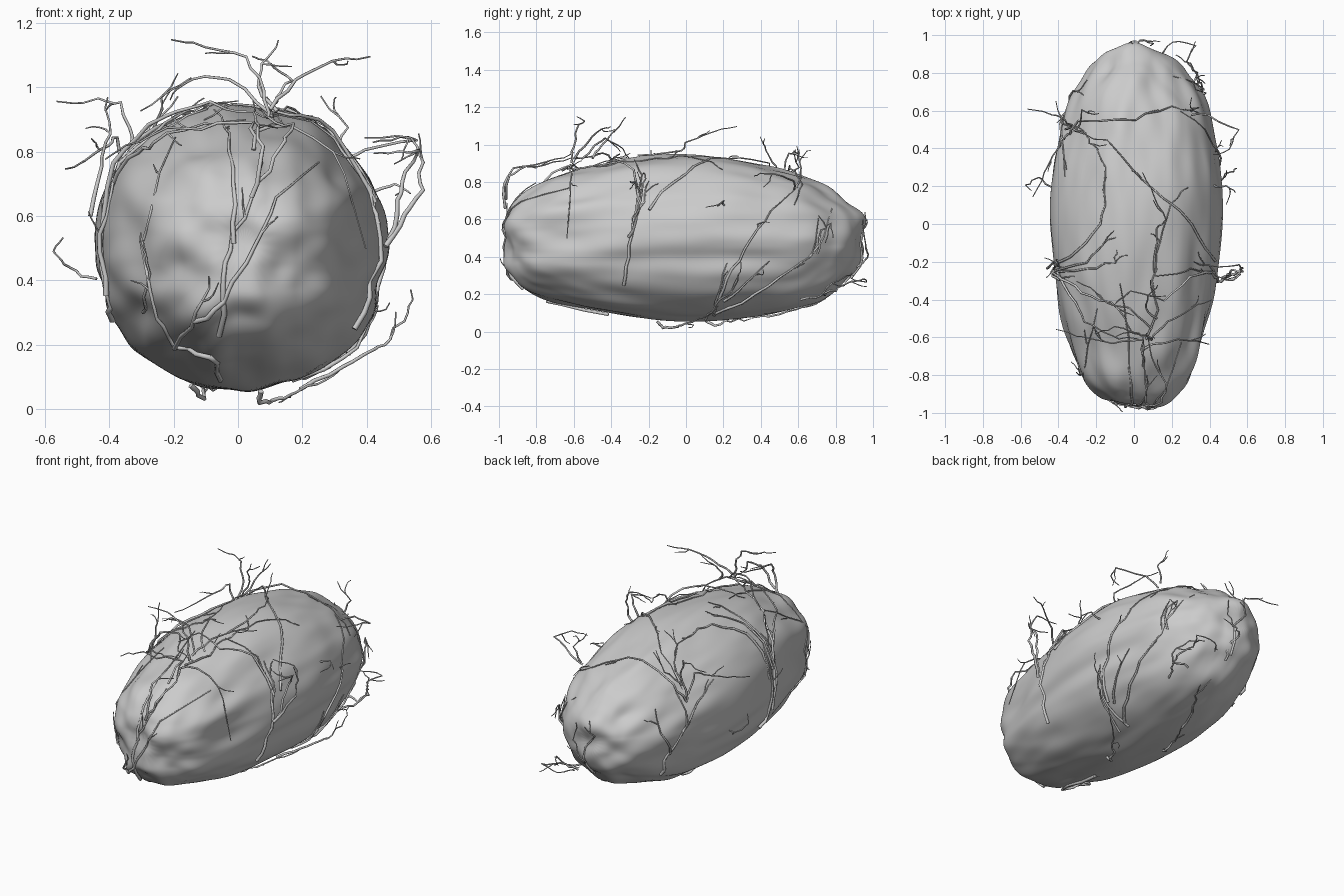
import bpy, bmesh, math, random
from mathutils import Vector, noise
from mathutils.bvhtree import BVHTree
random.seed(4)

# ---- boulder: lofted rings (y, x left, x right, z bottom, z top) ----
RINGS = [(-.955, -.08, .12, .36, .66), (-.93, -.17, .20, .30, .69), (-.87, -.24, .275, .23, .745),
         (-.75, -.31, .33, .175, .80), (-.55, -.38, .385, .12, .875), (-.3, -.43, .44, .075, .935),
         (0, -.455, .47, .052, .955), (.25, -.435, .468, .06, .93), (.45, -.40, .43, .085, .88),
         (.62, -.345, .395, .125, .835), (.76, -.285, .32, .19, .775), (.86, -.215, .22, .27, .71),
         (.92, -.15, .15, .35, .64), (.945, -.07, .07, .42, .585)]
N = 24
bm = bmesh.new()
loops = []
for y, xl, xr, zb, zt in RINGS:
    cx, cz, ring = (xl + xr) / 2, (zb + zt) / 2, []
    for i in range(N):
        a = math.tau * i / N
        c, s = math.cos(a), math.sin(a)
        k = (abs(c) ** 2.1 + abs(s) ** 2.1) ** (-1 / 2.1) * 1.004
        ring.append(bm.verts.new((cx + k * c * (xr - xl) / 2, y, cz + k * s * (zt - zb) / 2)))
    loops.append(ring)
for a, b in zip(loops, loops[1:]):
    for i in range(N):
        bm.faces.new((a[i], a[(i + 1) % N], b[(i + 1) % N], b[i]))
for ring in (loops[0], loops[-1]):
    tip = bm.verts.new(sum((v.co for v in ring), Vector()) / N)
    for i in range(N):
        bm.faces.new((ring[i], ring[(i + 1) % N], tip))
bmesh.ops.recalc_face_normals(bm, faces=bm.faces)
me = bpy.data.meshes.new("boulder")
bm.to_mesh(me)
rock = bpy.data.objects.new("boulder", me)
bpy.context.collection.objects.link(rock)
sub = rock.modifiers.new("smooth", 'SUBSURF')
sub.levels = 3
dg = bpy.context.evaluated_depsgraph_get()
me = bpy.data.meshes.new_from_object(rock.evaluated_get(dg))
rock.modifiers.clear()
rock.data = me

# dents and bulges: x, y, z, radius, height
BUMPS = [(-.2, -.9, .43, .11, -.03), (.15, -.93, .46, .1, -.03), (-.15, -.9, .34, .1, .02),
         (.1, -.9, .35, .1, .02), (-.2, -.9, .54, .1, .018), (.15, -.93, .56, .1, .018),
         (-.27, -.8, .72, .1, .015), (.2, .8, .7, .12, -.025), (-.15, .85, .68, .1, -.02),
         (0, .93, .62, .1, .025), (0, .95, .42, .09, .015), (.1, .9, .5, .08, -.02), (-.1, .9, .5, .08, -.02)]
shift = []
for v in me.vertices:
    p = v.co
    end = .5 + .7 * abs(p.y)
    d = .022 * noise.noise(Vector((p.x * 7 + 3, p.y * 1.6, p.z * 7))) * end
    d += .014 * noise.noise(Vector((p.x * 11, p.y * 3.5 + 7, p.z * 11))) * end
    if abs(p.x) > .2:
        d -= .013 * math.exp(-((p.z - .38) / .05) ** 2) * math.exp(-(p.y / .55) ** 4)
    for x, y, z, r, h in BUMPS:
        d += h * math.exp(-((p - Vector((x, y, z))).length / r) ** 2)
    shift.append(p + v.normal * d)
for v, co in zip(me.vertices, shift):
    v.co = co
me.polygons.foreach_set("use_smooth", [True] * len(me.polygons))
me.update()
bvh = BVHTree.FromPolygons(shift, [tuple(p.vertices) for p in me.polygons])

# ---- creeping roots: 2D paths drawn in a view and cast onto the boulder ----
VIEWS = {'F': (lambda a, b: (a, -3, b), (0, 1, 0)), 'B': (lambda a, b: (a, 3, b), (0, -1, 0)),
         'R': (lambda a, b: (3, a, b), (-1, 0, 0)), 'L': (lambda a, b: (-3, a, b), (1, 0, 0)),
         'T': (lambda a, b: (a, b, 3), (0, 0, -1)), 'U': (lambda a, b: (a, b, -3), (0, 0, 1))}


def place(view, p):
    if view == 'W':                       # free point in space
        return Vector(p)
    make, direction = VIEWS[view]
    o, d = Vector(make(p[0], p[1])), Vector(direction)
    hit = bvh.ray_cast(o, d)
    if hit[0] is None:
        hit = bvh.find_nearest(o + d * 2.5)
    return hit[0] + hit[1] * (.007 + p[2])


def spline(cu, pts, r0, r1):
    s = cu.splines.new('POLY')
    s.points.add(len(pts) - 1)
    for i, p in enumerate(pts):
        s.points[i].co = (*p, 1)
        s.points[i].radius = r0 + (r1 - r0) * i / (len(pts) - 1)


def roots(name, vines):
    cu = bpy.data.curves.new(name, 'CURVE')
    cu.dimensions = '3D'
    cu.bevel_depth = 1
    cu.bevel_resolution = 1
    cu.use_fill_caps = True
    for view, r0, path in vines:
        path = [Vector((*p, 0)) if len(p) == 2 else Vector(p) for p in path]
        flat = [a.lerp(b, k / 3) for a, b in zip(path, path[1:]) for k in range(3)] + [path[-1]]
        pts = [place(view, p) for p in flat]
        pts = [p + Vector([random.uniform(-.008, .008) for _ in range(3)]) for p in pts]
        spline(cu, pts, r0 * .8, .0025)
        # short side twigs near the tip
        for i in range(len(pts) // 2 + 1, len(pts) - 2, 6):
            run = pts[i + 1] - pts[i]
            if run.length < .02:
                continue
            d = run.normalized() + Vector([random.uniform(-.7, .7) for _ in range(3)])
            twig = [pts[i]]
            for _ in range(4):
                q = twig[-1] + d.normalized() * .024
                near, nor, _, _ = bvh.find_nearest(q)
                if (q - near).dot(nor) < .006:
                    q = near + nor * .008
                twig.append(q)
                d += Vector([random.uniform(-.4, .4) for _ in range(3)])
            spline(cu, twig, .0035, .002)
    ob = bpy.data.objects.new(name, cu)
    bpy.context.collection.objects.link(ob)


roots("front_roots", [
    ('F', .012, [(-.05, .1), (-.08, .17), (-.2, .2), (-.25, .29), (-.3, .5), (-.25, .68), (-.2, .84)]),
    ('F', .011, [(-.2, .2), (-.12, .3), (-.08, .42)]),
    ('F', .011, [(-.13, .27), (-.04, .34), (.05, .5), (.12, .65), (.24, .77)]),
    ('F', .012, [(-.05, .24), (-.05, .4), (-.01, .55), (.07, .7), (.06, .78, .02)]),
    ('F', .01, [(-.02, .52), (-.01, .7), (-.03, .85), (-.07, .92)]),
    ('W', .01, [(.04, -.96, .66), (.08, -.98, .78), (.06, -.93, .87), (.05, -.75, .9), (.05, -.6, .95)]),
    ('W', .009, [(.07, -.97, .7), (.14, -.95, .83), (.17, -.85, .88), (.1, -.7, .9), (.06, -.58, .93)])])
roots("top_front_roots", [
    ('T', .008, [(.05, -.75), (.04, -.6, .03), (-.1, -.62, .05), (-.22, -.57, .08), (-.33, -.53, .1)]),
    ('T', .008, [(.05, -.65, .02), (.2, -.6, .04), (.36, -.62, .05)]),
    ('T', .007, [(.06, -.6, .02), (.12, -.45), (.1, -.3), (.13, -.1), (.2, .1), (.28, .2)]),
    ('W', .008, [(.1, -.62, .9), (.08, -.6, .99), (.03, -.58, 1.1), (-.1, -.55, 1.13), (-.2, -.58, 1.145)]),
    ('W', .008, [(.1, -.6, .93), (.18, -.52, 1.03), (.3, -.45, 1.08), (.41, -.4, 1.09)]),
    ('W', .008, [(.12, -.5, .93), (.06, -.45, 1), (.08, -.38, 1.08), (.13, -.33, 1.14)]),
    ('W', .007, [(.1, -.55, .92), (-.02, -.45, 1.03), (-.14, -.42, 1.03), (-.2, -.36, .99), (-.3, -.3, .93)]),
    ('W', .007, [(.1, -.25, .94), (.12, -.03, .97), (.17, .02, 1.02), (.1, .15, 1.07), (.05, .28, 1.1)])])
roots("right_roots", [
    ('R', .012, [(-.33, .25), (-.31, .4), (-.28, .6), (-.25, .72), (-.24, .83), (-.28, .91)]),
    ('R', .009, [(-.28, .58), (-.22, .7), (-.2, .8)]),
    ('W', .011, [(.46, -.3, .5), (.52, -.27, .6), (.57, -.25, .68), (.57, -.23, .76), (.54, -.22, .84), (.4, -.22, .85)]),
    ('W', .01, [(.47, -.29, .53), (.5, -.27, .65), (.52, -.24, .73), (.56, -.27, .8), (.5, -.3, .8), (.42, -.26, .8)]),
    ('T', .009, [(.42, -.2), (.3, 0), (.2, .1), (.05, .22), (-.13, .43, .02), (-.3, .48, .03)]),
    ('T', .009, [(.42, -.25), (.27, -.28, .03), (.15, -.4, .03), (-.02, -.35, .02), (-.1, -.43)])])
roots("left_roots", [
    ('L', .013, [(-.15, .28), (-.22, .32), (-.24, .5), (-.22, .65), (-.25, .78)]),
    ('L', .011, [(-.26, .35), (-.27, .55), (-.3, .7), (-.27, .8)]),
    ('W', .009, [(-.46, -.24, .6), (-.43, -.2, .75), (-.4, -.22, .86), (-.41, -.18, .97)]),
    ('T', .01, [(-.42, -.22), (-.3, -.15), (-.17, 0), (-.15, .15), (-.15, .3), (-.22, .43)]),
    ('T', .008, [(-.41, -.24), (-.25, -.2), (-.15, -.1), (-.1, -.07)]),
    ('T', .008, [(-.41, -.25), (-.25, -.24), (-.1, -.2), (-.09, -.14)]),
    ('T', .01, [(-.42, -.26), (-.33, -.3, .03), (-.2, -.37, .05), (-.07, -.43, .05), (0, -.57, .05), (.1, -.6, .05)]),
    ('T', .009, [(-.4, -.26), (-.3, -.42, .02), (-.24, -.5, .04), (-.1, -.58, .04), (.02, -.6, .04)]),
    ('L', .007, [(-.6, .3), (-.75, .35), (-.8, .45), (-.78, .55, .02)]),
    ('W', .006, [(-.44, .2, .4), (-.51, .25, .43), (-.58, .2, .49), (-.54, .18, .54)])])
roots("back_left_roots", [
    ('L', .012, [(.62, .25), (.64, .35), (.6, .45), (.52, .62), (.5, .75)]),
    ('L', .009, [(.62, .4), (.7, .55), (.68, .68)]),
    ('L', .009, [(.57, .52), (.42, .65), (.25, .72)]),
    ('T', .009, [(-.34, .48), (-.25, .54, .05), (0, .55, .02), (.2, .62), (.36, .58)]),
    ('W', .008, [(-.36, .5, .7), (-.33, .52, .85), (-.36, .55, .95), (-.43, .58, .96), (-.56, .61, .955)]),
    ('W', .008, [(-.35, .47, .72), (-.38, .45, .85), (-.4, .4, .82), (-.47, .27, .78), (-.54, .15, .75)]),
    ('W', .007, [(-.33, .5, .76), (-.25, .48, .88), (-.24, .42, .97), (-.15, .42, 1.03)]),
    ('W', .007, [(-.3, .5, .78), (-.28, .6, .88), (-.18, .58, .97)])])
roots("back_right_roots", [
    ('R', .011, [(.15, .09), (.17, .2), (.22, .37)]),
    ('R', .011, [(.17, .18), (.25, .33), (.35, .5), (.45, .64), (.6, .77)]),
    ('R', .009, [(.2, .17), (.32, .26), (.45, .38)]),
    ('R', .011, [(.15, .1), (.3, .16), (.5, .3), (.67, .41), (.71, .6)]),
    ('R', .008, [(.66, .4), (.74, .5), (.78, .66)]),
    ('R', .008, [(.7, .42), (.71, .53, .02), (.75, .57, .03), (.72, .48, .03)]),
    ('W', .007, [(.3, .58, .76), (.4, .57, .8), (.55, .5, .84), (.5, .4, .84), (.42, .36, .83)]),
    ('W', .007, [(.3, .6, .78), (.34, .62, .88), (.25, .6, .97)]),
    ('W', .007, [(.42, .2, .68), (.49, .2, .7), (.54, .17, .67)]),
    ('W', .008, [(.22, .75, .2), (.32, .73, .2), (.33, .8, .22), (.28, .86, .26), (.32, .95, .28), (.2, .97, .26), (.14, .88, .27)]),
    ('W', .008, [(.25, .62, .17), (.3, .7, .18), (.35, .75, .24), (.3, .85, .3), (.22, .9, .3)])])
roots("bottom_roots", [
    ('W', .011, [(.07, -.15, .055), (.07, -.13, .017), (.11, -.05, .03), (.16, 0, .045), (.24, .1, .075), (.33, .17, .13)]),
    ('W', .011, [(-.14, .1, .07), (-.11, .15, .035), (-.1, .24, .06), (-.06, .35, .065)]),
    ('W', .009, [(.2, .1, .065), (.32, .15, .13), (.42, .2, .18), (.47, .25, .22), (.53, .28, .3), (.54, .3, .37)]),
    ('U', .009, [(-.06, .35), (-.02, .5), (.06, .62), (.05, .75)])])
roots("back_roots", [
    ('B', .009, [(.02, .3), (.04, .45), (-.03, .55), (0, .63)]),
    ('W', .008, [(.03, .85, .27), (.05, .9, .33), (.02, .96, .38), (.06, .98, .42), (.1, .95, .5), (.09, .95, .6)])])
